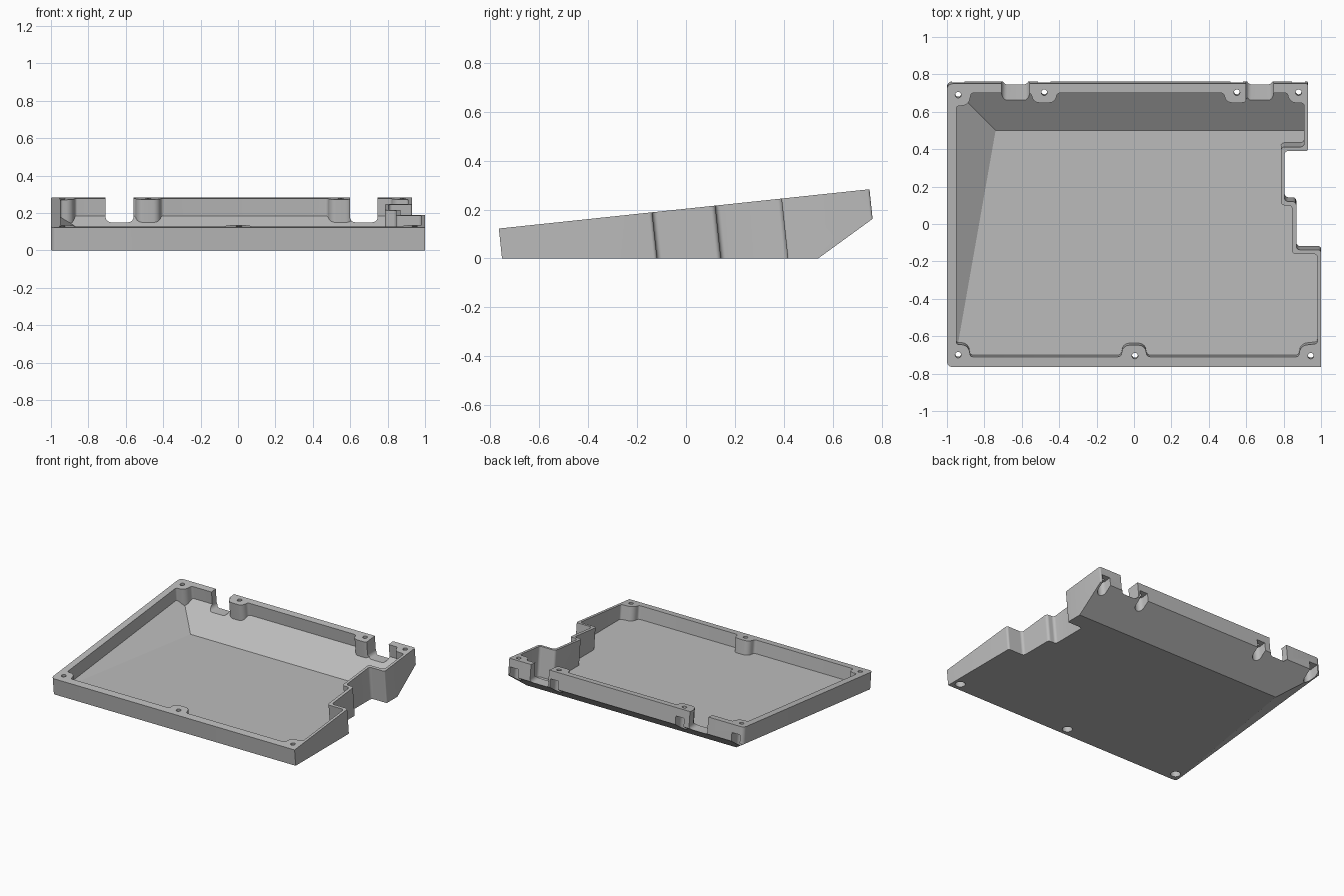
import bpy, bmesh, math
from mathutils import Vector

if "Cube" in bpy.data.objects:
    bpy.data.objects.remove(bpy.data.objects["Cube"], do_unlink=True)

SLOPE, RIM_Z, FLOOR = 0.106, 0.2035, 0.032
NORMAL = Vector((0, -SLOPE, 1)).normalized()

grey = bpy.data.materials.new("matte grey")
grey.use_nodes = True
grey.diffuse_color = (0.5, 0.5, 0.5, 1)
grey.node_tree.nodes["Principled BSDF"].inputs["Base Color"].default_value = (0.5, 0.5, 0.5, 1)


def rounded(corners, steps=6):
    """Outline from (x, y, radius) corners, each corner eased with a tangent arc."""
    out = []
    for i, (x, y, r) in enumerate(corners):
        p = Vector((x, y))
        if r == 0:
            out.append(p)
            continue
        a = (Vector(corners[i - 1][:2]) - p).normalized()
        b = (Vector(corners[(i + 1) % len(corners)][:2]) - p).normalized()
        half = a.angle(b) / 2
        centre = p + (a + b).normalized() * (r / math.sin(half))
        start, end = p + a * r / math.tan(half) - centre, p + b * r / math.tan(half) - centre
        sweep = end.angle_signed(start)
        for k in range(steps + 1):
            t = sweep * k / steps
            c, s = math.cos(t), math.sin(t)
            out.append(centre + Vector((start.x * c - start.y * s, start.x * s + start.y * c)))
    return out


def on_rim(p, offset=0.0):
    """Place a plan point on the sloping rim plane, shifted along its normal."""
    return Vector((p.x, p.y, RIM_Z + SLOPE * p.y)) + NORMAL * offset


def solid(name, base, vector, planes=()):
    """Extrude a closed loop and trim it with (point, outward normal) planes."""
    bm = bmesh.new()
    face = bm.faces.new([bm.verts.new(p) for p in base])
    ext = bmesh.ops.extrude_face_region(bm, geom=[face], use_keep_orig=True)
    bmesh.ops.translate(bm, vec=vector, verts=[v for v in ext["geom"] if isinstance(v, bmesh.types.BMVert)])
    for co, no in planes:
        cut = bmesh.ops.bisect_plane(bm, geom=bm.verts[:] + bm.edges[:] + bm.faces[:], dist=1e-6,
                                     plane_co=co, plane_no=no, clear_outer=True)
        edges = [e for e in cut["geom_cut"] if isinstance(e, bmesh.types.BMEdge)]
        bmesh.ops.edgeloop_fill(bm, edges=[e for e in edges if e.is_boundary])
    bmesh.ops.recalc_face_normals(bm, faces=bm.faces[:])
    mesh = bpy.data.meshes.new(name)
    bm.to_mesh(mesh)
    bm.free()
    obj = bpy.data.objects.new(name, mesh)
    bpy.context.collection.objects.link(obj)
    mesh.materials.append(grey)
    return obj


def prism(name, outline, low, high, planes=()):
    return solid(name, [on_rim(p, low) for p in outline], NORMAL * (high - low), planes)


def subtract(target, cutter):
    bpy.context.view_layer.objects.active = target
    mod = target.modifiers.new("cut", "BOOLEAN")
    mod.operation, mod.solver, mod.object = "DIFFERENCE", "EXACT", cutter
    bpy.ops.object.modifier_apply(modifier=mod.name)
    bpy.data.objects.remove(cutter, do_unlink=True)


def underside(floor, back_low, back_high, left):
    """Flat floor, sloping back and sloping left-hand underside planes."""
    a, b, c = (Vector(p) for p in left)
    side = (b - a).cross(c - a).normalized()
    if side.z > 0:
        side.negate()
    dy, dz = back_high[0] - back_low[0], back_high[1] - back_low[1]
    return [((0, 0, floor), (0, 0, -1)),
            ((0, back_low[0], back_low[1]), Vector((0, dz, -dy)).normalized()),
            (a, side)]


# Outer body with the stepped side
outer = rounded([(-1, -.765, .03), (1, -.765, 0), (1, -.138, .015), (.868, -.138, .02), (.868, .12, .02),
                 (.805, .12, .02), (.805, .39, .02), (.93, .39, .01), (.93, .75, .01), (-1, .75, .03)])
case = prism("case_tray", outer, -0.6, 0, underside(
    0, (.54, 0), (.76, .16), [(-1, -.75, 0), (-.79, .54, 0), (-1, .76, .16)]))


# Cavity outline, leaving material for the screw bosses
def bump(x, wall, inward):
    """Rounded boss standing in from a straight wall."""
    pts = [(x - .07, wall, .02), (x - .058, wall + inward, .04),
           (x + .058, wall + inward, .04), (x + .07, wall, .02)]
    return pts if inward > 0 else pts[::-1]


inner = rounded([(-.95, -.645, .015), (-.885, -.645, .045), (-.875, -.71, .015), *bump(0, -.71, .062),
                 (.88, -.71, .015), (.89, -.65, .045), (.98, -.64, .015),
                 (.98, -.16, .02), (.845, -.16, .02), (.845, .1, .02), (.785, .1, .02), (.785, .412, .02),
                 (.91, .412, .02), (.91, .645, .015), (.83, .65, .045), (.82, .7, .015),
                 *bump(.55, .7, -.052), *bump(-.48, .7, -.052),
                 (-.87, .7, .015), (-.885, .635, .045), (-.95, .63, .015)])
subtract(case, prism("cavity", inner, -0.6, 0.2, underside(
    FLOOR, (.5, FLOOR), (.71, .185),
    [(-.95, -.69, FLOOR), (-.74, .5, FLOOR), (-.95, .705, .185)])))

# Cable notches through the back wall
for x0, x1 in ((-.708, -.558), (.598, .747)):
    notch = rounded([(x0, .15, .03), (x1, .15, .03), (x1, .5, 0), (x0, .5, 0)])
    subtract(case, solid("notch", [Vector((p.x, .645, p.y)) for p in notch], Vector((0, .3, 0))))

# Screw holes with nut pockets; the back pockets open through the back wall
screws = [(-.94, .69), (-.48, .703), (.55, .703), (.88, .703), (-.94, -.7), (.005, -.705), (.945, -.705)]
for x, y in screws:
    r = .034
    reach = .15 if y > 0 else r
    tail = 0 if y > 0 else r - .001
    pocket = rounded([(x - r, y - r, r - .001), (x + r, y - r, r - .001), (x + r, y + reach, tail), (x - r, y + reach, tail)])
    subtract(case, prism("pocket", pocket, -0.5, -0.06))
    hole = [Vector((x + .016 * math.cos(k * math.tau / 20), y + .016 * math.sin(k * math.tau / 20))) for k in range(20)]
    subtract(case, prism("hole", hole, -0.3, 0.1))

bpy.ops.object.select_all(action="DESELECT")
case.select_set(True)
bpy.context.view_layer.objects.active = case
bpy.ops.object.shade_smooth_by_angle(angle=math.radians(30))
